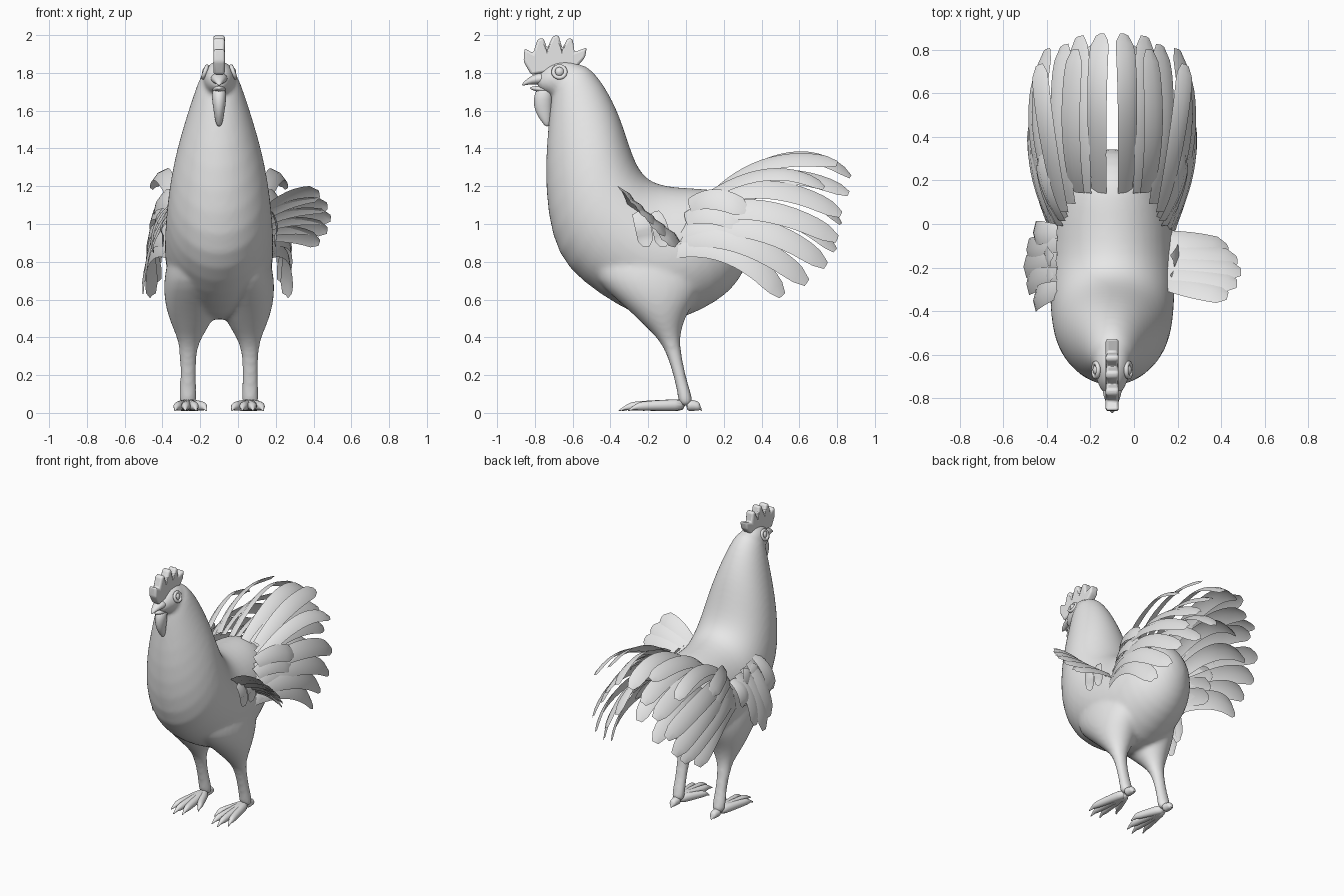
import bpy, bmesh, math
from mathutils import Vector as V

if "Cube" in bpy.data.objects:
    bpy.data.objects.remove(bpy.data.objects["Cube"])

CX = -0.1  # the bird's own symmetry plane
grey = bpy.data.materials.new("light_grey")
grey.diffuse_color = (0.8, 0.8, 0.8, 1)
grey.use_nodes = True
grey.node_tree.nodes["Principled BSDF"].inputs["Base Color"].default_value = grey.diffuse_color


def finish(name, bm, subsurf=0, angle=180):
    bmesh.ops.recalc_face_normals(bm, faces=bm.faces)
    me = bpy.data.meshes.new(name)
    bm.to_mesh(me)
    bm.free()
    me.materials.append(grey)
    ob = bpy.data.objects.new(name, me)
    bpy.context.collection.objects.link(ob)
    if subsurf:
        m = ob.modifiers.new("smooth", "SUBSURF")
        m.levels = m.render_levels = subsurf
    bpy.ops.object.select_all(action="DESELECT")
    ob.select_set(True)
    bpy.context.view_layer.objects.active = ob
    bpy.ops.object.shade_smooth_by_angle(angle=math.radians(angle))
    return ob


def loft(name, rings, seg=16, subsurf=1):
    """Skin elliptical rings given as (centre, half-axis u, half-axis v)."""
    bm = bmesh.new()
    loops = []
    for c, u, v in rings:
        loops.append([bm.verts.new(V(c) + V(u) * math.cos(t) + V(v) * math.sin(t))
                      for t in (2 * math.pi * i / seg for i in range(seg))])
    for a, b in zip(loops, loops[1:]):
        for i in range(seg):
            j = (i + 1) % seg
            bm.faces.new((a[i], a[j], b[j], b[i]))
    bm.faces.new(loops[0])
    bm.faces.new(loops[-1])
    return finish(name, bm, subsurf)


def along_y(name, rows, seg=12):
    """Rows of (x, y, z, rx, rz), rings upright across y."""
    return loft(name, [((x, y, z), (rx, 0, 0), (0, 0, rz)) for x, y, z, rx, rz in rows], seg)


def along_z(name, rows, seg=16):
    """Rows of (x, y, z, rx, ry), flat rings."""
    return loft(name, [((x, y, z), (rx, 0, 0), (0, ry, 0)) for x, y, z, rx, ry in rows], seg)


def feather(name, a, mid, b, width, side, n=14):
    """Curved, slightly cupped, blunt-tipped blade from a through mid to b."""
    a, mid, b, side = V(a), V(mid), V(b), V(side)
    c = mid * 2 - (a + b) / 2
    bm = bmesh.new()
    rows = []
    for i in range(n + 1):
        t = i / n
        p = a * (1 - t) ** 2 + c * 2 * t * (1 - t) + b * t * t
        d = ((c - a) * (1 - t) + (b - c) * t).normalized()
        s = (side - d * side.dot(d)).normalized()
        up = s.cross(d)
        if up.z < 0:
            up = -up
        w = width / 2 * (0.7 + 0.3 * math.sin(math.pi * min(1, t * 0.8)))
        w *= math.sqrt(max(0.2, 1 - max(0, (t - 0.88) / 0.12) ** 2))
        rows.append([bm.verts.new(p + s * w * k + up * w * 0.25 * (1 - k * k)) for k in (-1, 0, 1)])
    for r, q in zip(rows, rows[1:]):
        for k in (0, 1):
            bm.faces.new((r[k], r[k + 1], q[k + 1], q[k]))
    return finish(name, bm)


# Body and neck: rings swing from upright at the tail to level at the head
body = [  # back y, z, belly y, z, half width
    (.34, 1.0, .35, .9, .05), (.27, 1.12, .32, .77, .14), (.18, 1.18, .26, .67, .21),
    (.08, 1.19, .17, .59, .26), (-.04, 1.195, .0, .5, .285), (-.15, 1.21, -.17, .47, .29),
    (-.22, 1.25, -.36, .565, .29), (-.265, 1.32, -.55, .69, .285), (-.3, 1.42, -.68, .83, .272),
    (-.335, 1.53, -.735, 1.05, .245), (-.375, 1.63, -.748, 1.3, .2),
    (-.435, 1.74, -.73, 1.52, .15), (-.5, 1.82, -.715, 1.66, .112), (-.57, 1.865, -.7, 1.72, .088)]
torso = [loft("body", [((CX, (y1 + y2) / 2, (z1 + z2) / 2), (w, 0, 0), (0, (y1 - y2) / 2, (z1 - z2) / 2))
                       for y1, z1, y2, z2, w in body], 24)]

# Head, beak halves, wattle
torso.append(along_y("head", [(CX, y, z, rx, rz) for y, z, rx, rz in [
    (-.5, 1.76, .04, .04), (-.55, 1.765, .075, .08), (-.61, 1.768, .088, .098), (-.67, 1.768, .087, .098),
    (-.73, 1.765, .07, .08), (-.77, 1.755, .048, .05), (-.79, 1.75, .03, .03)]], 20))
along_y("upper_beak", [(CX, y, z, r, q) for y, z, r, q in [
    (-.73, 1.77, .055, .04), (-.79, 1.77, .042, .03), (-.84, 1.755, .022, .018), (-.87, 1.735, .005, .005)]])
along_y("lower_beak", [(CX, y, z, r, q) for y, z, r, q in [
    (-.72, 1.71, .045, .025), (-.78, 1.715, .032, .018), (-.83, 1.72, .008, .006)]])
along_z("wattle", [(CX, y, z, r, q) for y, z, r, q in [
    (-.745, 1.73, .038, .045), (-.76, 1.66, .04, .052), (-.755, 1.59, .028, .045),
    (-.74, 1.54, .02, .024), (-.735, 1.515, .008, .008)]])

# Comb: jagged outline with thickness
outline = [(-.82, 1.79), (-.86, 1.86), (-.855, 1.93), (-.81, 1.905), (-.785, 1.98), (-.755, 1.985),
           (-.735, 1.93), (-.705, 1.995), (-.675, 2.0), (-.655, 1.93), (-.625, 1.985), (-.6, 1.98),
           (-.59, 1.91), (-.525, 1.935), (-.535, 1.88), (-.58, 1.83), (-.7, 1.81)]
bm = bmesh.new()
face = bm.faces.new([bm.verts.new((CX - .03, y, z)) for y, z in outline])
ext = bmesh.ops.extrude_face_region(bm, geom=[face])
bmesh.ops.translate(bm, vec=(.06, 0, 0), verts=[g for g in ext["geom"] if isinstance(g, bmesh.types.BMVert)])
comb = finish("comb", bm, angle=60)
bev = comb.modifiers.new("round", "BEVEL")
bev.width, bev.segments = .014, 3

for s, tag in ((1, "right"), (-1, "left")):
    def P(x, y, z):
        return (CX + s * x, y, z)

    # Eye with raised lid ring
    bm = bmesh.new()
    bmesh.ops.create_uvsphere(bm, u_segments=16, v_segments=10, radius=.028)
    bmesh.ops.translate(bm, vec=P(.062, -.67, 1.805), verts=bm.verts)
    finish("eye_" + tag, bm)
    bpy.ops.mesh.primitive_torus_add(major_radius=.032, minor_radius=.011, major_segments=20,
                                     minor_segments=8, location=P(.075, -.67, 1.805),
                                     rotation=(0, math.radians(70 * s), 0))
    lid = bpy.context.object
    lid.name = "eyelid_" + tag
    lid.data.materials.append(grey)
    bpy.ops.object.shade_smooth()

    # Broad feathered thigh running into the shank
    torso.append(along_z("leg_" + tag, [(CX + s * x, y, z, rx, ry) for x, y, z, rx, ry in [
        (.09, -.2, .95, .13, .25), (.12, -.21, .8, .158, .31), (.135, -.19, .7, .16, .29),
        (.143, -.16, .61, .15, .22), (.147, -.14, .53, .13, .15), (.152, -.115, .45, .095, .092),
        (.16, -.085, .38, .056, .052), (.165, -.06, .3, .044, .038), (.165, -.03, .18, .042, .032),
        (.165, -.005, .09, .048, .038), (.165, 0, .03, .045, .04)]], 20))

    # Toes with pointed claws
    for i, (dx, ty) in enumerate([(-.1, -.23), (-.045, -.34), (.015, -.36), (.07, -.31), (0, .085)]):
        rows = [(0, .042, .036), (.35, .04, .031), (.7, .037, .027),
                (.82, .034, .023), (.88, .03, .012), (1, .01, .004)]
        along_y("toe_%s_%d" % (tag, i), [(CX + s * (.165 + dx * t), t * ty, z, r, r) for t, z, r in rows], 10)

    # Tail plumes: base, middle, tip, width, tilt
    plumes = [
        ((.06, .15, 1.16), (.07, .55, 1.35), (.055, .87, 1.25), .11, 35),
        ((.13, .15, 1.15), (.15, .5, 1.25), (.15, .86, 1.16), .12, 40),
        ((.16, .15, 1.16), (.19, .45, 1.32), (.17, .8, 1.32), .11, 40),
        ((.2, .1, 1.11), (.24, .45, 1.18), (.22, .82, 1.05), .13, 50),
        ((.23, .06, 1.11), (.3, .42, 1.26), (.335, .73, 1.19), .1, 40),
        ((.22, .02, 1.03), (.33, .4, 1.07), (.3, .8, .92), .13, 60),
        ((.24, -.02, .97), (.35, .38, .97), (.32, .74, .78), .13, 65),
        ((.26, -.06, .86), (.35, .25, .84), (.35, .51, .62), .13, 70),
        ((.26, -.03, .91), (.36, .3, .9), (.32, .64, .69), .13, 70),
        ((.08, .22, 1.1), (.09, .55, 1.17), (.09, .82, 1.0), .11, 35),
        ((.17, .2, 1.02), (.21, .5, 1.05), (.2, .79, .86), .12, 50)]
    for i, (a, m, b, w, tilt) in enumerate(plumes):
        r = math.radians(tilt)
        feather("tail_feather_%s_%d" % (tag, i), P(*a), P(*m), P(*b), w,
                (s * math.cos(r), 0, -math.sin(r)))

    # Short broad coverts overlapping the plume roots
    for i in range(4):
        z, y = 1.1 - .075 * i, .02 - .02 * i
        feather("covert_%s_%d" % (tag, i), P(.235 + .012 * i, y, z), P(.3, y + .14, z + .03),
                P(.33, y + .3, z - .03), .12, (s * .4, 0, -.9), 8)
    for i in range(2):
        y = -.24 + .09 * i
        feather("flank_feather_%s_%d" % (tag, i), P(.275, y - .02, 1.06), P(.3, y + .01, .99),
                P(.3, y + .03, .88), .085, (0, 1, 0), 8)

# Merge body, head and legs into one smooth skin
bpy.ops.object.select_all(action="DESELECT")
for ob in torso:
    ob.select_set(True)
bpy.context.view_layer.objects.active = torso[0]
bpy.ops.object.join()
skin = torso[0].modifiers.new("merge", "REMESH")
skin.mode, skin.voxel_size, skin.use_smooth_shade = "VOXEL", .014, True
soft = torso[0].modifiers.new("soften", "SMOOTH")
soft.factor, soft.iterations = .5, 8

# Right wing raised and fanned outward, left wing hanging down
for i in range(5):
    t = i / 4
    bulge = math.sin(math.pi * t)
    root = V((.13, -.26 + .2 * t, 1.04 - .11 * t))
    tip = V((.43 + .06 * bulge, -.33 + .22 * t, 1.16 - .26 * t))
    feather("right_wing_feather_%d" % i, root, (root + tip) / 2 + V((0, 0, .03)), tip, .13, (0, .7, -.7), 8)
    root = V((-.35, -.3 + .26 * t, 1.1 - .08 * t))
    tip = V((-.45 - .05 * bulge, -.36 + .32 * t, .85 - .22 * bulge))
    feather("left_wing_feather_%d" % i, root, (root + tip) / 2 + V((-.03, 0, .02)), tip, .11, (0, 1, 0), 8)
